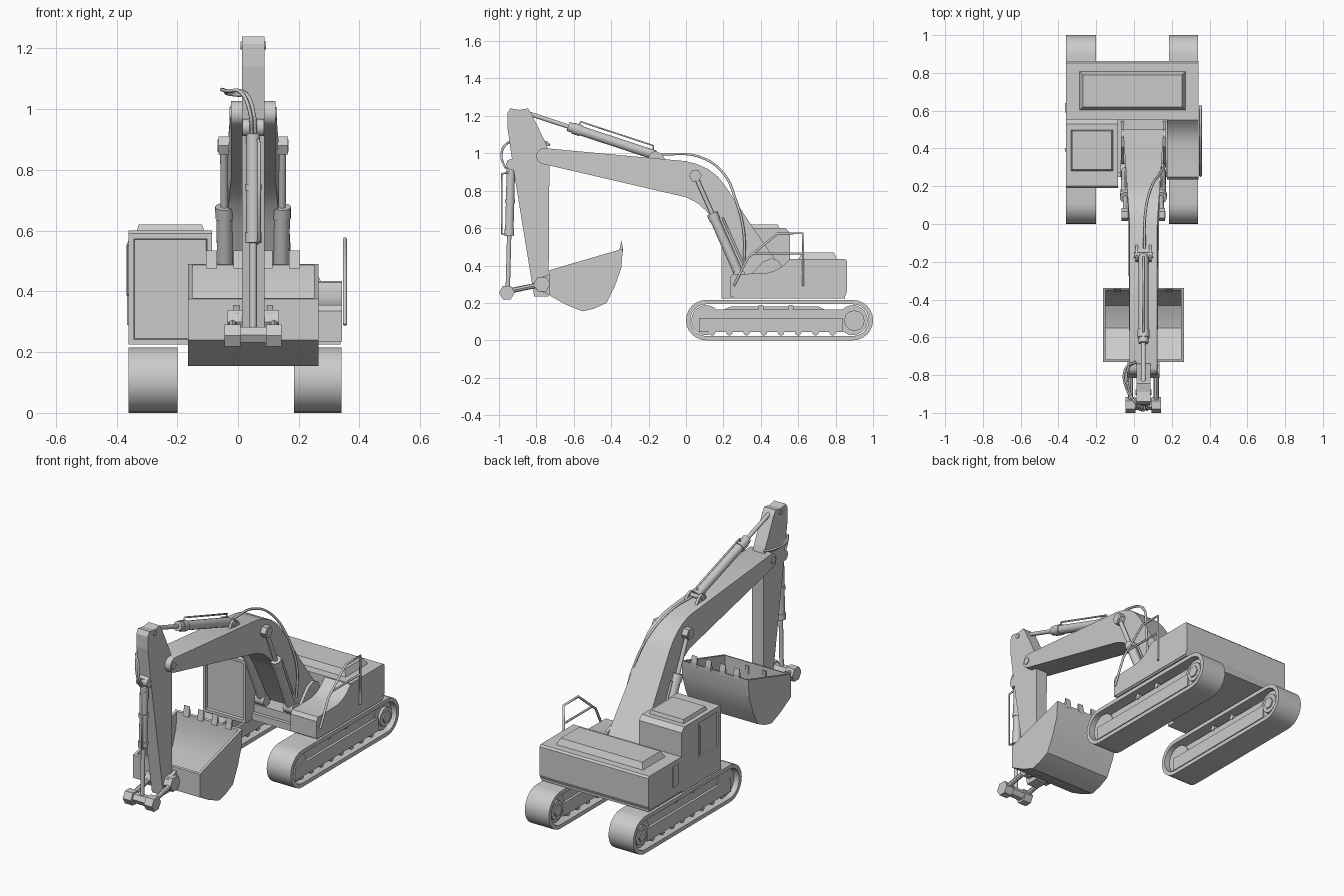
import bpy, bmesh, math
from mathutils import Vector

if "Cube" in bpy.data.objects:
    bpy.data.objects.remove(bpy.data.objects["Cube"])

CX = 0.05  # centre plane of the digging arm


def make(name, verts, faces, smooth=None):
    me = bpy.data.meshes.new(name)
    me.from_pydata(verts, [], faces)
    bm = bmesh.new()
    bm.from_mesh(me)
    bmesh.ops.recalc_face_normals(bm, faces=bm.faces)
    bm.to_mesh(me)
    bm.free()
    ob = bpy.data.objects.new(name, me)
    bpy.context.collection.objects.link(ob)
    if smooth:
        bpy.ops.object.select_all(action='DESELECT')
        ob.select_set(True)
        bpy.context.view_layer.objects.active = ob
        bpy.ops.object.shade_smooth_by_angle(angle=math.radians(smooth))
    return ob


def prism(name, pts, x0, x1, smooth=None, widen=lambda y: 0):
    """Side profile (y, z) extruded from x0 to x1."""
    n = len(pts)
    v = [(x0 - widen(y), y, z) for y, z in pts] + [(x1 + widen(y), y, z) for y, z in pts]
    f = [list(range(n)), list(range(n, 2 * n))]
    f += [(i, (i + 1) % n, n + (i + 1) % n, n + i) for i in range(n)]
    return make(name, v, f, smooth)


def box(name, x, y, z, inset=0.0):
    """Box from ranges; the top can be drawn in to make a sloped lid."""
    i = inset
    v = [(a, b, z[0]) for a, b in ((x[0], y[0]), (x[1], y[0]), (x[1], y[1]), (x[0], y[1]))]
    v += [(x[0] + i, y[0] + i, z[1]), (x[1] - i, y[0] + i, z[1]),
          (x[1] - i, y[1] - i, z[1]), (x[0] + i, y[1] - i, z[1])]
    return make(name, v, [(0, 1, 2, 3), (4, 5, 6, 7), (0, 1, 5, 4), (1, 2, 6, 5), (2, 3, 7, 6), (3, 0, 4, 7)])


def rod(name, a, b, r, n=14):
    a, b = Vector(a), Vector(b)
    q = (b - a).to_track_quat('Z', 'Y')
    ring = [q @ Vector((r * math.cos(t), r * math.sin(t), 0))
            for t in (2 * math.pi * k / n for k in range(n))]
    f = [list(range(n)), list(range(n, 2 * n))]
    f += [(i, (i + 1) % n, n + (i + 1) % n, n + i) for i in range(n)]
    return make(name, [a + p for p in ring] + [b + p for p in ring], f, 40 if n > 8 else None)


def pin(name, x0, x1, y, z, r, n=6):
    return rod(name, (x0, y, z), (x1, y, z), r, n)


def hose(name, pts, r, curved=True):
    cu = bpy.data.curves.new(name, 'CURVE')
    cu.dimensions = '3D'
    cu.bevel_depth, cu.bevel_resolution, cu.resolution_u = r, 1, 6
    cu.use_fill_caps = True
    sp = cu.splines.new('BEZIER' if curved else 'POLY')
    if curved:
        sp.bezier_points.add(len(pts) - 1)
        for bp, p in zip(sp.bezier_points, pts):
            bp.co = p
            bp.handle_left_type = bp.handle_right_type = 'AUTO'
    else:
        sp.points.add(len(pts) - 1)
        for sp_p, p in zip(sp.points, pts):
            sp_p.co = (*p, 1)
    ob = bpy.data.objects.new(name, cu)
    bpy.context.collection.objects.link(ob)


def inset_face(ob, direction, thickness, depth):
    bm = bmesh.new()
    bm.from_mesh(ob.data)
    fs = [f for f in bm.faces if f.normal.dot(Vector(direction)) > 0.99]
    bmesh.ops.inset_individual(bm, faces=fs, thickness=thickness, depth=0)
    bmesh.ops.inset_individual(bm, faces=fs, thickness=0.004, depth=depth)
    bm.to_mesh(ob.data)
    bm.free()


def stadium(r, ya=0.108, yb=0.892, z=0.108, n=12):
    arc = [math.pi * k / n - math.pi / 2 for k in range(n + 1)]
    return ([(yb + r * math.cos(t), z + r * math.sin(t)) for t in arc] +
            [(ya - r * math.cos(t), z - r * math.sin(t)) for t in arc])


# crawler tracks
for side, x0, x1, out in (("left", -0.36, -0.2, -1), ("right", 0.185, 0.34, 1)):
    o, i = stadium(0.108), stadium(0.085)
    n = len(o)
    v = [(x, y, z) for x in (x0, x1) for loop in (o, i) for y, z in loop]
    f = []
    for k in range(n):
        m = (k + 1) % n
        f += [(k, m, n + m, n + k), (2 * n + k, 2 * n + m, 3 * n + m, 3 * n + k),
              (k, m, 2 * n + m, 2 * n + k), (n + k, n + m, 3 * n + m, 3 * n + k)]
    make(side + "_track_belt", v, f, 30)
    # frame with raised cover, end wheels and rollers
    prism(side + "_track_frame", [(0.07, 0.05), (0.84, 0.05), (0.84, 0.165), (0.07, 0.165)],
          x0 + 0.035, x1 - 0.035)
    prism(side + "_frame_cover", [(0.19, 0.16), (0.75, 0.16), (0.71, 0.18), (0.24, 0.18)],
          x0 + 0.05, x1 - 0.05)
    prism(side + "_frame_ledge", [(0.07, 0.045), (0.84, 0.045), (0.84, 0.12), (0.07, 0.12)],
          x0 + 0.02, x1 - 0.02)
    for nm, y in (("front_idler", 0.108), ("rear_sprocket", 0.892)):
        pin(f"{side}_{nm}", x0 + 0.03, x1 - 0.03, y, 0.108, 0.08, 20)
    pin(side + "_sprocket_ring", x0 + 0.015, x1 - 0.015, 0.9, 0.105, 0.055, 12)
    pin(side + "_sprocket_hub", x0 + 0.008, x1 - 0.008, 0.9, 0.105, 0.034, 6)
    for k in range(8):
        pin(f"{side}_roller_{k}", x0 + 0.025, x1 - 0.025, 0.14 + 0.092 * k, 0.044, 0.018, 10)
    for k, y in enumerate((0.4, 0.56)):
        pin(f"{side}_top_roller_{k}", x0 + 0.03, x1 - 0.03, y, 0.175, 0.016, 10)

# upper body
prism("engine_body", [(0.55, 0.235), (0.85, 0.235), (0.862, 0.26), (0.862, 0.425), (0.852, 0.435), (0.55, 0.435)],
      -0.36, 0.342)
box("body_base", (-0.355, 0.338), (0.25, 0.85), (0.225, 0.265))
box("engine_hood", (-0.29, 0.275), (0.6, 0.81), (0.43, 0.47), 0.02)
box("centre_deck", (-0.1, 0.18), (0.27, 0.56), (0.23, 0.31))
prism("right_fender", [(0.235, 0.235), (0.235, 0.335), (0.25, 0.355), (0.42, 0.357), (0.47, 0.37),
                       (0.51, 0.392), (0.54, 0.42), (0.555, 0.435), (0.555, 0.235)], 0.175, 0.342, 30)
box("left_service_panel", (-0.366, -0.355), (0.59, 0.64), (0.29, 0.41))

# cab with recessed windscreen, door window and roof hatch
cab = prism("cab", [(0.19, 0.225), (0.19, 0.59), (0.2, 0.6), (0.53, 0.6), (0.555, 0.575), (0.555, 0.225)], -0.36, -0.085)
cutter = box("window_cutter", (-0.4, -0.35), (0.22, 0.4), (0.37, 0.57))
cutter.hide_render = True
mod = cab.modifiers.new("window", 'BOOLEAN')
mod.object, mod.operation = cutter, 'DIFFERENCE'
bpy.context.view_layer.objects.active = cab
bpy.ops.object.modifier_apply(modifier="window")
bpy.data.objects.remove(cutter)
inset_face(cab, (0, -1, 0), 0.024, -0.015)
box("roof_hatch", (-0.335, -0.11), (0.28, 0.5), (0.595, 0.62), 0.008)

# handrail beside the fender
rx = 0.352
hose("handrail", [(rx, 0.255, 0.29), (rx, 0.33, 0.44), (rx, 0.49, 0.572), (rx, 0.625, 0.572), (rx, 0.625, 0.29)],
     0.007, False)
hose("handrail_rung", [(rx, 0.36, 0.465), (rx, 0.625, 0.465)], 0.006, False)

# boom, widening towards its foot
tip = [(-0.757 + 0.043 * math.cos(t), 0.985 + 0.043 * math.sin(t))
       for t in (math.radians(95 + 20 * k) for k in range(9))]
prism("boom", tip + [(0.0, 0.765), (0.06, 0.735), (0.11, 0.69), (0.16, 0.62), (0.31, 0.34), (0.47, 0.34), (0.5, 0.4),
                     (0.36, 0.6), (0.21, 0.825), (0.17, 0.875), (0.12, 0.915), (0.06, 0.942), (0.0, 0.958)],
      CX - 0.073, CX + 0.073, 25, lambda y: max(0, y) * 0.07)
pin("boom_cylinder_pin", -0.067, 0.167, 0.05, 0.88, 0.02, 12)

# twin boom cylinders
for side, s in (("left", -1), ("right", 1)):
    x, xf = CX + s * 0.097, CX + s * 0.092
    top, bot = Vector((x, 0.05, 0.88)), Vector((xf, 0.285, 0.35))
    mid = top.lerp(bot, 0.38)
    rod(side + "_boom_piston", top, mid, 0.012)
    rod(side + "_boom_barrel", mid, bot, 0.026)
    rod(side + "_barrel_collar", mid, top.lerp(bot, 0.45), 0.03)
    pin(side + "_boom_piston_eye", x - 0.018, x + 0.018, 0.05, 0.88, 0.034, 6)
    pin(side + "_barrel_foot", xf - 0.03, xf + 0.03, 0.285, 0.345, 0.034, 10)
    hose(side + "_barrel_pipe", [top.lerp(bot, 0.45) + Vector((0, 0.04, 0.015)),
                                 top.lerp(bot, 0.9) + Vector((0, 0.04, 0.015))], 0.006, False)
    # bracket lugs for the arm cylinder, and foot plates
    prism(side + "_boom_lug", [(-0.21, 0.96), (-0.19, 1.0), (-0.165, 1.012), (-0.135, 1.0), (-0.1, 0.955)],
          CX + s * 0.036 - 0.007, CX + s * 0.036 + 0.007)
    prism(side + "_boom_foot_plate", [(0.3, 0.3), (0.55, 0.3), (0.5, 0.42), (0.46, 0.44), (0.41, 0.42)],
          CX + s * 0.112 - 0.008, CX + s * 0.112 + 0.008)
pin("arm_cylinder_pin", CX - 0.05, CX + 0.05, -0.165, 0.99, 0.014, 12)

# arm cylinder above the boom
a, b = Vector((CX, -0.165, 0.99)), Vector((CX, -0.87, 1.222))
rod("arm_barrel", a, a.lerp(b, 0.66), 0.026)
rod("arm_barrel_collar", a.lerp(b, 0.56), a.lerp(b, 0.62), 0.031)
rod("arm_piston", a.lerp(b, 0.6), b, 0.012)
off = Vector((0.0, 0.012, 0.044))
hose("arm_barrel_pipe", [a.lerp(b, 0.6), a.lerp(b, 0.58) + off, a.lerp(b, 0.03) + off, a.lerp(b, 0.02)], 0.006, False)

# arm
prism("arm", [(-0.94, 1.24), (-0.955, 1.215), (-0.955, 1.14), (-0.925, 0.93), (-0.812, 0.235), (-0.735, 0.235),
              (-0.73, 1.0), (-0.75, 1.055), (-0.828, 1.215), (-0.845, 1.24), (-0.89, 1.232)], CX - 0.037, CX + 0.037)
pin("arm_pivot", CX - 0.078, CX + 0.078, -0.77, 0.985, 0.02, 12)
pin("arm_top_pin", CX - 0.042, CX + 0.042, -0.89, 1.21, 0.014, 10)

# bucket cylinder in front of the arm
a, b = Vector((CX, -0.935, 0.96)), Vector((CX, -0.953, 0.27))
rod("bucket_barrel", a, a.lerp(b, 0.57), 0.023)
rod("bucket_barrel_collar", a.lerp(b, 0.53), a.lerp(b, 0.58), 0.027)
rod("bucket_barrel_band", a.lerp(b, 0.3), a.lerp(b, 0.33), 0.027)
rod("bucket_piston", a.lerp(b, 0.5), b, 0.012)
pin("bucket_barrel_pin", CX - 0.035, CX + 0.035, -0.932, 0.94, 0.03, 10)
hose("bucket_barrel_pipe", [(0.065, -0.94, 0.9), (0.07, -0.985, 0.89), (0.07, -0.985, 0.57), (0.065, -0.95, 0.56)],
     0.006, False)

# bucket linkage
pin("link_crossbar", -0.03, 0.13, -0.955, 0.257, 0.03, 6)
pin("bucket_pin", -0.035, 0.135, -0.77, 0.3, 0.045, 6)
for side, s in (("left", -1), ("right", 1)):
    x = CX + s * 0.068
    pin(side + "_link_end", x - 0.026, x + 0.026, -0.958, 0.255, 0.042, 6)
    rod(side + "_link_bar", (x, -0.955, 0.262), (x, -0.77, 0.3), 0.014, 8)
    prism(side + "_bucket_lug", [(-0.8, 0.27), (-0.72, 0.24), (-0.71, 0.36), (-0.8, 0.33)],
          CX + s * 0.055 - 0.01, CX + s * 0.055 + 0.01)

# bucket: curved shell, two side plates and teeth
shell = [(-0.73, 0.375), (-0.73, 0.24), (-0.64, 0.19), (-0.553, 0.155), (-0.49, 0.17), (-0.425, 0.2),
         (-0.38, 0.29), (-0.345, 0.39), (-0.338, 0.49)]
c = Vector((-0.534, 0.4325))
inner = [tuple(c + (Vector(p) - c) * 0.94) for p in reversed(shell)]
prism("bucket_shell", shell + inner, -0.165, 0.265, 32)
for side, x in (("left", -0.165), ("right", 0.25)):
    prism(side + "_bucket_side", shell, x, x + 0.015)
for k in range(4):
    x = -0.087 + 0.091 * k
    prism(f"bucket_tooth_{k}", [(-0.358, 0.475), (-0.338, 0.475), (-0.338, 0.5), (-0.346, 0.535), (-0.352, 0.5)],
          x - 0.018, x + 0.018)

# hydraulic hoses
hose("boom_hose", [(0.055, -0.13, 0.995), (0.06, 0.06, 0.985), (0.09, 0.19, 0.905), (0.14, 0.27, 0.74),
                   (0.165, 0.31, 0.57), (0.16, 0.31, 0.4)], 0.007)
for k in range(2):
    d = 0.012 * k
    hose(f"arm_hose_{k}", [(0.01, -0.73, 1.045), (-0.03 - d, -0.76, 1.05 + d), (-0.025 - d, -0.88, 1.06),
                           (0.015 + d, -0.96, 1.05), (0.04 + d, -0.987, 0.985), (0.045 + d, -0.965, 0.92)], 0.006)
